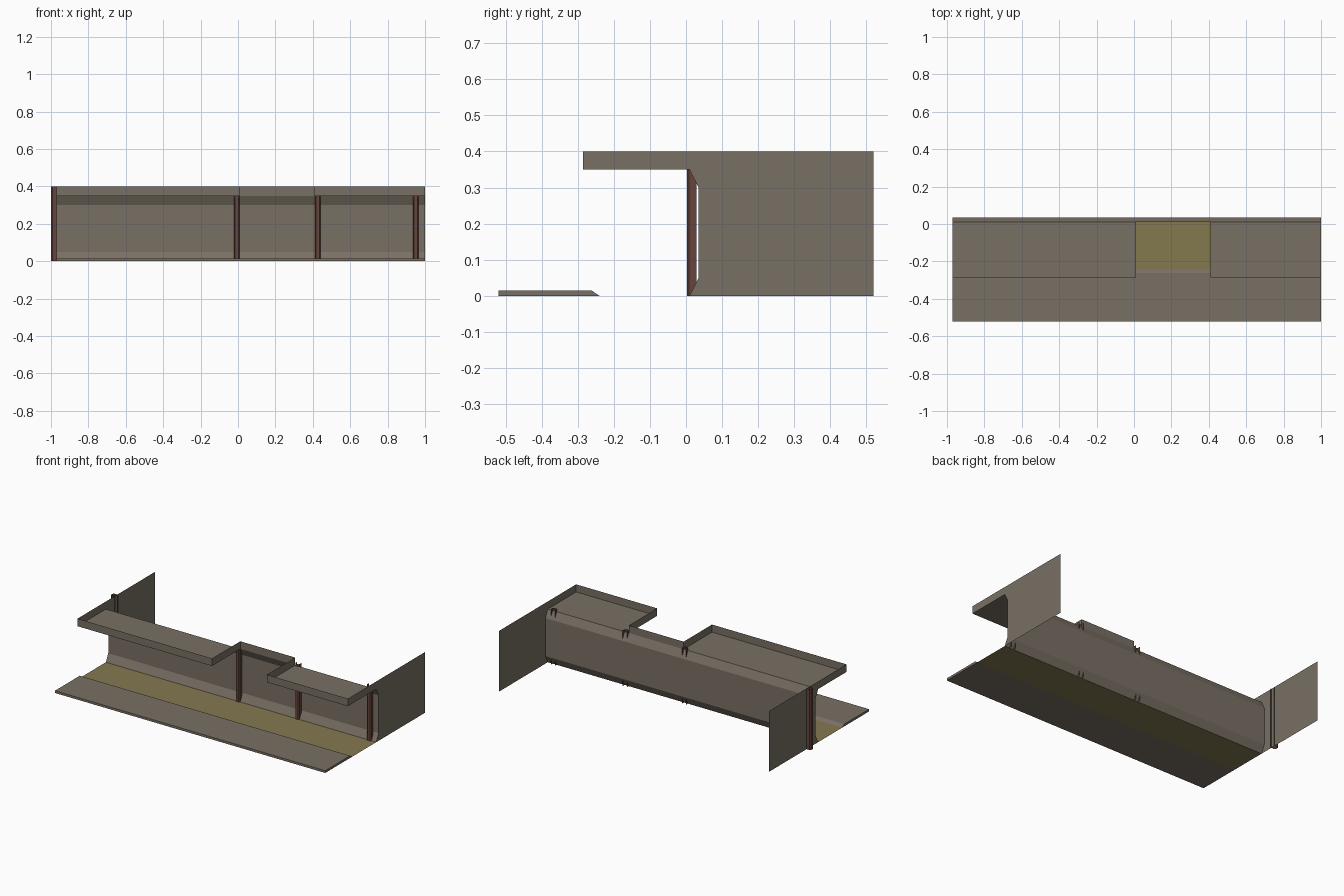
import bpy

if "Cube" in bpy.data.objects:
    bpy.data.objects.remove(bpy.data.objects["Cube"])

def material(name, rgb):
    m = bpy.data.materials.new(name)
    m.diffuse_color = (*rgb, 1)
    m.use_nodes = True
    m.node_tree.nodes["Principled BSDF"].inputs["Base Color"].default_value = m.diffuse_color
    return m

GREY = material("warm grey", (0.19, 0.16, 0.127))
OLIVE = material("olive floor", (0.23, 0.19, 0.078))
RUST = material("rust brown", (0.13, 0.06, 0.045))

def mesh(name, verts, faces, mat):
    me = bpy.data.meshes.new(name)
    me.from_pydata(verts, [], faces)
    me.materials.append(mat)
    ob = bpy.data.objects.new(name, me)
    bpy.context.collection.objects.link(ob)
    return ob

def sweep(name, start, end, mat, closed=False):
    """Join two matching outlines with quads; closed outlines get end caps."""
    n = len(start)
    faces = [(i, (i + 1) % n, n + (i + 1) % n, n + i) for i in range(n if closed else n - 1)]
    if closed:
        faces += [tuple(range(n))[::-1], tuple(range(n, 2 * n))]
    return mesh(name, start + end, faces, mat)

def along_x(name, profile, x0, x1, mat, closed=False):
    return sweep(name, [(x0, y, z) for y, z in profile], [(x1, y, z) for y, z in profile], mat, closed)

L, R = -0.97, 1.0          # ends of the run
YW, YF = 0.01, -0.285      # wall foot, balcony front
N0, N1 = 0.01, 0.41        # notch in the balcony
ZB, ZT = 0.35, 0.40        # balcony floor, rim top

# Kerb with bevelled inner edge, then the floor strip
along_x("kerb", [(-0.52, 0), (-0.24, 0), (-0.262, 0.015), (-0.52, 0.015)], L, R, GREY, True)
along_x("floor_strip", [(YW, 0), (-0.24, 0)], L, R, OLIVE)

# Back wall, slanted at foot and head
wall = [(YW, 0), (0.035, 0.05), (0.035, 0.30), (YW, ZB)]
along_x("back_wall", wall, L, R, GREY)

# Balcony floor in pieces around the notch
along_x("balcony_left", [(YF, ZB), (YW, ZB)], L, N0, GREY)
along_x("balcony_right", [(YF, ZB), (YW, ZB)], N1, R, GREY)
along_x("balcony_back", [(YW, ZB), (0.035, 0.30)], L, R, GREY).name = "balcony_back_slope"
bpy.data.objects.remove(bpy.data.objects["balcony_back_slope"])

# Thin rim standing around the balcony edge
rim = [(L, YW), (L, YF), (N0, YF), (N0, YW), (N1, YW), (N1, YF), (R, YF), (R, YW)]
sweep("balcony_rim", [(x, y, ZB) for x, y in rim], [(x, y, ZT) for x, y in rim], GREY)

# End panels follow the wall outline and reach backwards
for name, x in (("left_panel", L), ("right_panel", R)):
    outline = wall + [(YW, ZT), (0.52, ZT), (0.52, 0)]
    mesh(name, [(x, y, z) for y, z in outline], [tuple(range(len(outline)))], GREY)

# Open channel pillars with chamfered front corners (across, depth)
channel = [(-0.015, 0.029), (-0.015, 0.009), (-0.009, 0.003),
           (0.009, 0.003), (0.015, 0.009), (0.015, 0.029)]
for i, x in enumerate((-0.006, 0.426, 0.95)):
    pts = [(x + a, d) for a, d in channel]
    sweep(f"pillar_{i + 1}", [(px, py, 0) for px, py in pts],
          [(px, py, 0.365) for px, py in pts], RUST)

# Same channel turned sideways on the outside of the left panel
pts = [(-1.003 + d * 1.3, 0.115 + a) for a, d in channel]
sweep("outer_pillar", [(px, py, 0) for px, py in pts], [(px, py, ZT) for px, py in pts], RUST)
